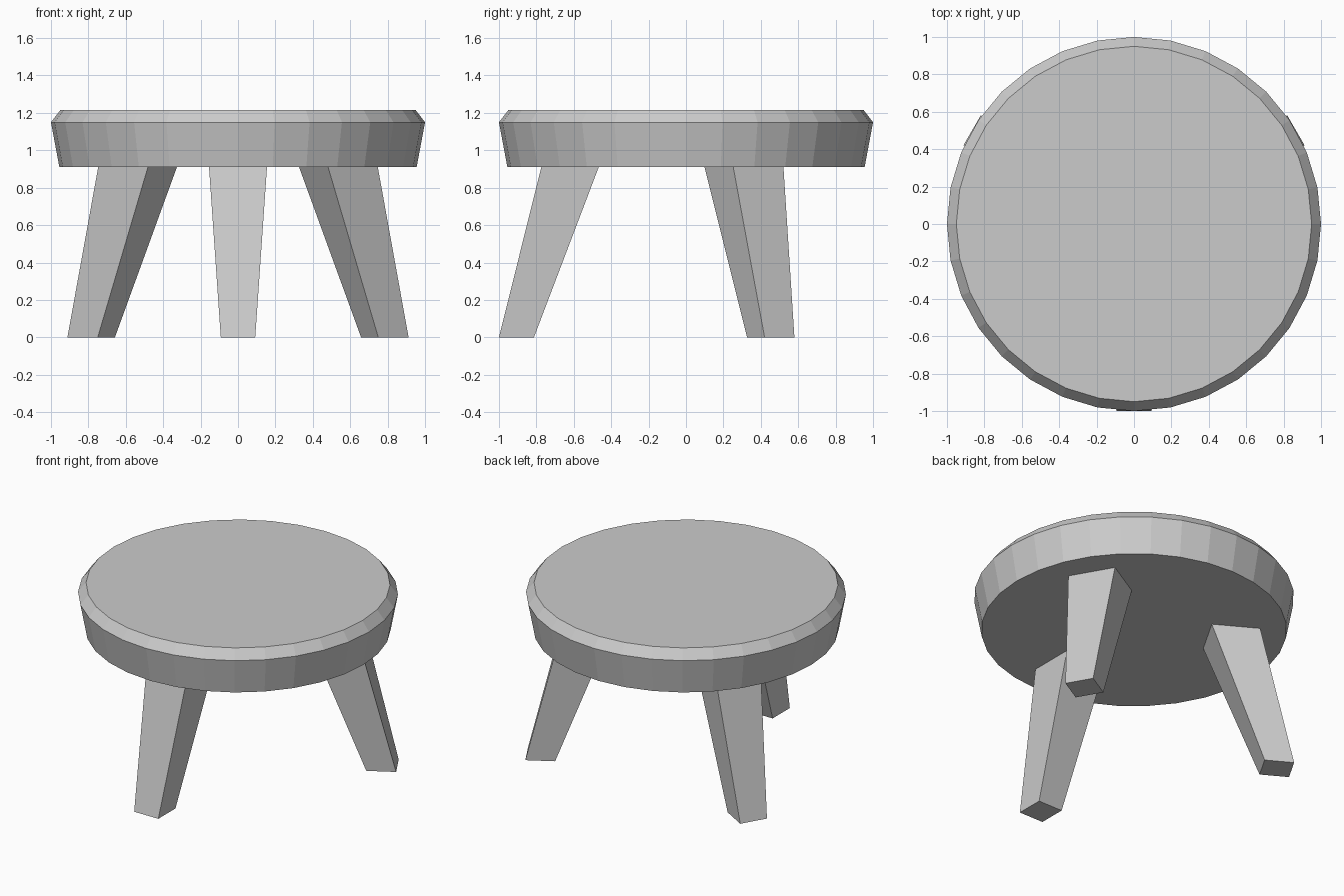
import bpy, bmesh
from math import radians
from mathutils import Matrix

if "Cube" in bpy.data.objects:
    bpy.data.objects.remove(bpy.data.objects["Cube"])

SIDES = 32


def make_object(name, bm):
    bmesh.ops.recalc_face_normals(bm, faces=bm.faces)
    mesh = bpy.data.meshes.new(name)
    bm.to_mesh(mesh)
    bm.free()
    obj = bpy.data.objects.new(name, mesh)
    bpy.context.collection.objects.link(obj)
    return obj


def loft(name, rings, turn=0):
    """Skin closed rings of points, cap both ends, turn about z."""
    bm = bmesh.new()
    loops = [[bm.verts.new(p) for p in ring] for ring in rings]
    n = len(loops[0])
    for a, b in zip(loops, loops[1:]):
        for i in range(n):
            j = (i + 1) % n
            bm.faces.new((a[i], a[j], b[j], b[i]))
    bm.faces.new(loops[0])
    bm.faces.new(loops[-1])
    bm.transform(Matrix.Rotation(radians(turn), 4, 'Z'))
    return make_object(name, bm)


def circle(r, z):
    return [Matrix.Rotation(radians(360 * i / SIDES), 3, 'Z') @
            Matrix.Translation((r, 0, z)).translation for i in range(SIDES)]


def section(outer, inner, half_width, z):
    return [(-half_width, -outer, z), (half_width, -outer, z),
            (half_width, -inner, z), (-half_width, -inner, z)]


# Round seat with flared side and chamfered top edge
loft("seat", [circle(0.955, 0.91), circle(1.0, 1.15), circle(0.95, 1.215)])

# Three splayed legs, narrowing to the foot and set slightly into the seat
for name, turn in (("front_leg", 0), ("back_right_leg", 120), ("back_left_leg", 240)):
    loft(name, [section(1.0, 0.813, 0.092, 0), section(0.77, 0.461, 0.156, 0.925)], turn)
